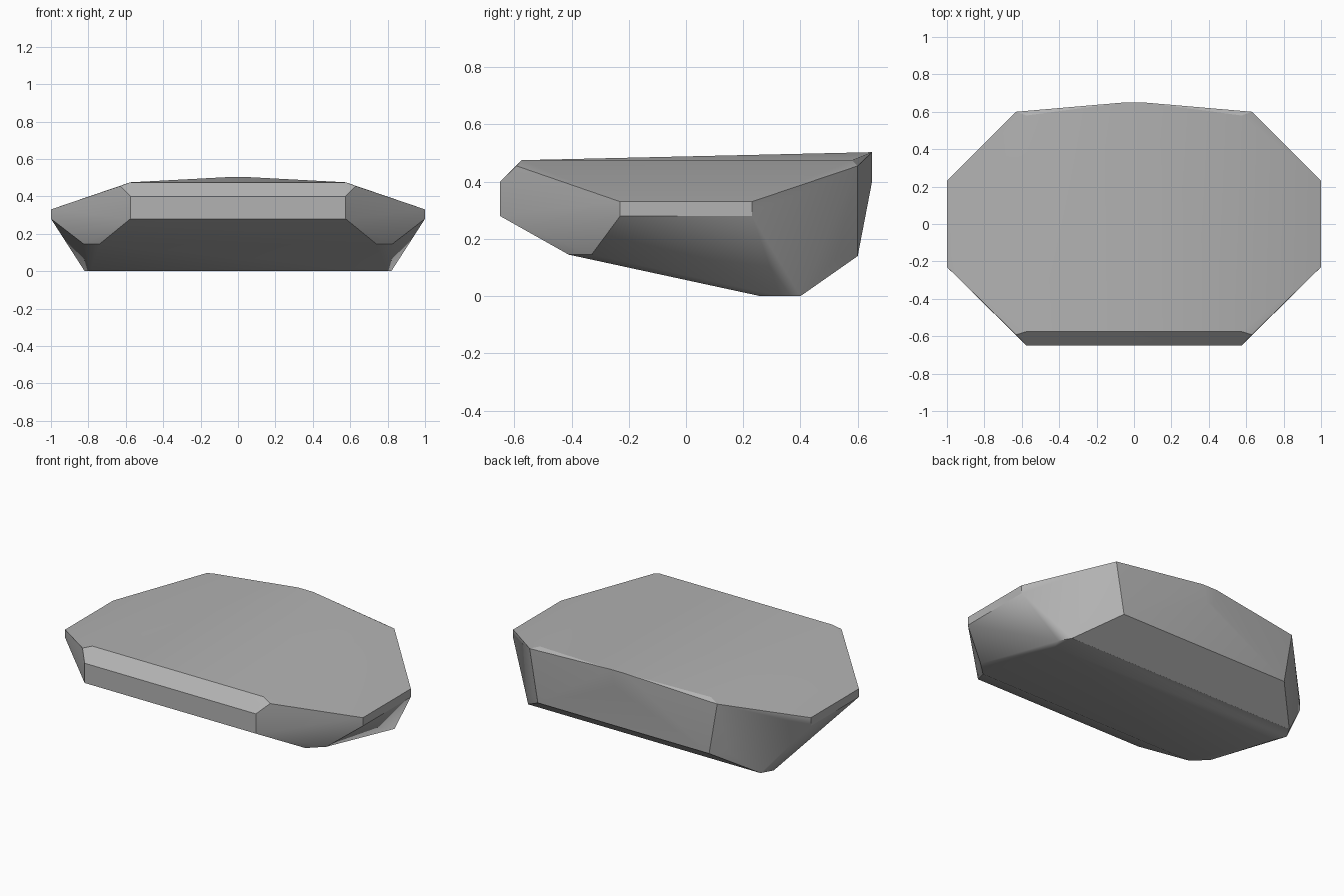
import bpy
import bmesh
import math

cube = bpy.data.objects.get("Cube")
if cube:
    bpy.data.objects.remove(cube, do_unlink=True)

# Stone colour
stone = bpy.data.materials.new("stone_grey")
stone.use_nodes = True
grey = (0.45, 0.45, 0.45, 1)
stone.diffuse_color = grey
bsdf = stone.node_tree.nodes["Principled BSDF"]
bsdf.inputs["Base Color"].default_value = grey
bsdf.inputs["Roughness"].default_value = 0.9

# Corner points of the left half, mirrored to the right
front_lip = [(.575, -.575, .475), (.63, -.592, .455), (.575, -.65, .4), (.575, -.65, .28)]
side_band = [(1, y, z) for y in (-.23, .23) for z in (.28, .33)]
belly = [(.74, -.41, .145), (.825, -.33, .145), (.79, .26, 0), (.82, .33, 0), (.78, .4, 0)]
back_rim = [(.575, .58, .475), (.63, .6, .455), (.05, .65, .503), (.02, .65, .4)]
back_foot = [(.575, .6, .14), (.66, .53, .14)]
half = front_lip + side_band + belly + back_rim + back_foot

# Faceted slab wrapped around the corner points
bm = bmesh.new()
for x, y, z in half:
    for side in (-1, 1):
        bm.verts.new((side * x, y, z))
hull = bmesh.ops.convex_hull(bm, input=bm.verts)
loose = [v for v in bm.verts if not v.link_faces]
bmesh.ops.delete(bm, geom=loose, context='VERTS')
bmesh.ops.dissolve_limit(bm, angle_limit=math.radians(1), verts=bm.verts, edges=bm.edges)
bmesh.ops.recalc_face_normals(bm, faces=bm.faces)

mesh = bpy.data.meshes.new("stone_slab")
bm.to_mesh(mesh)
bm.free()
mesh.materials.append(stone)
slab = bpy.data.objects.new("stone_slab", mesh)
bpy.context.collection.objects.link(slab)

# Soft shading across shallow facets, crisp steep edges
bpy.ops.object.select_all(action='DESELECT')
slab.select_set(True)
bpy.context.view_layer.objects.active = slab
bpy.ops.object.shade_smooth_by_angle(angle=math.radians(30))
